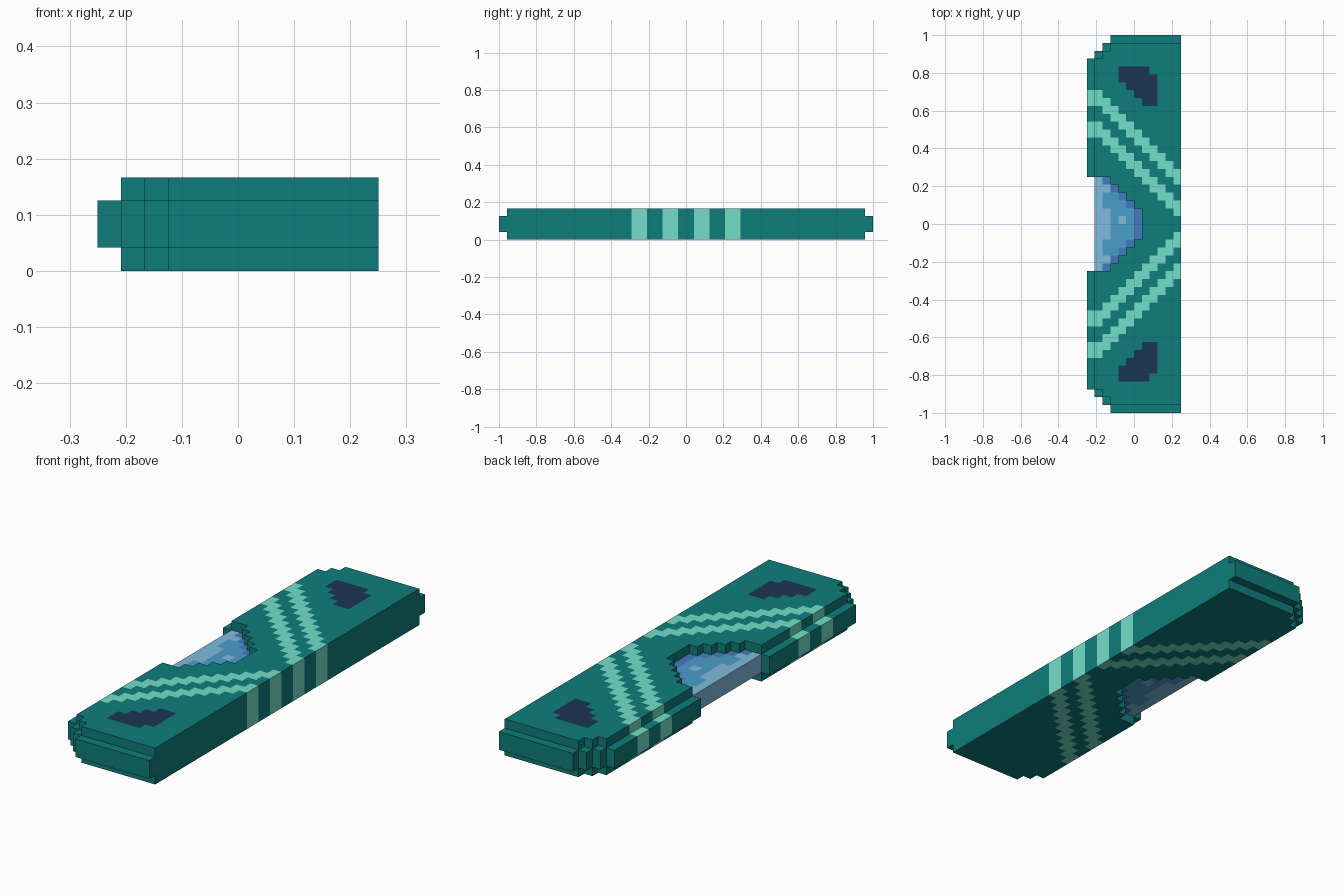
import bpy, bmesh
from mathutils import Vector

if "Cube" in bpy.data.objects:
    bpy.data.objects.remove(bpy.data.objects["Cube"])

U = 1 / 24                      # size of one block
NX, NY, NZ = 12, 48, 4


def material(name, hexcode):
    lin = []
    for k in (0, 2, 4):
        c = int(hexcode[k:k + 2], 16) / 255
        lin.append(c / 12.92 if c < 0.04045 else ((c + 0.055) / 1.055) ** 2.4)
    m = bpy.data.materials.new(name)
    m.diffuse_color = (*lin, 1)
    m.use_nodes = True
    m.node_tree.nodes["Principled BSDF"].inputs["Base Color"].default_value = m.diffuse_color
    return m


MATS = [material("teal", "0e7e7b"), material("mint", "74decb"),
        material("navy", "1b3655"), material("deep_blue", "427abf"),
        material("mid_blue", "4a9dca"), material("pale_blue", "80bcde")]
TEAL, MINT, NAVY, DEEP, MID, PALE = range(6)

NOTCH = [6, 6, 6, 5, 4, 3, 2, 0, 0, 0, 0, 0]        # half width per column
# navy patch: row distance from the middle -> column range
PATCH = {19: (4, 8), 18: (4, 9), 17: (5, 9), 16: (6, 9), 15: (7, 9)}


def half(j):
    return j - 24 if j >= 24 else 23 - j


# Body cells: stepped left corners, outer layers set in on the left and ends
def in_body(i, j, k):
    end = 23 - half(j)
    if k in (1, 2):
        start = max(0, 3 - end)
    else:
        start = max(1, 4 - end) if end else NX
    return i >= start and half(j) >= NOTCH[i]


# Gem cells: fill the notch, two layers thick
def in_gem(i, j, k):
    return 1 <= i <= 6 and k in (1, 2) and half(j) < NOTCH[i]


def body_colour(i, j, k, d):
    h = half(j)
    low = 15 - max(0, i - 1)
    if h in (low, low + 1, low - 4, low - 3):
        return MINT
    if d.z > 0 and k == 3 and h in PATCH and PATCH[h][0] <= i < PATCH[h][1]:
        return NAVY
    return TEAL


def gem_colour(i, j, k, d):
    h = half(j)
    if i == 6 or (i > 1 and h == NOTCH[i] - 1):
        return DEEP
    if i == 1 or (i == 2 and h in (0, 1, 4)) or (i, j) == (4, 24):
        return PALE
    return MID


cells = [(i, j, k) for i in range(NX) for j in range(NY) for k in range(NZ)]
BODY = {c for c in cells if in_body(*c)}
GEM = {c for c in cells if in_gem(*c)}
DIRS = [Vector(v) for v in ((1, 0, 0), (-1, 0, 0), (0, 1, 0),
                            (0, -1, 0), (0, 0, 1), (0, 0, -1))]


# Make only the visible block faces, then merge flat areas of one colour
def block_part(name, filled, colour):
    bm = bmesh.new()
    for c in filled:
        for d in DIRS:
            n = tuple(int(a + b) for a, b in zip(c, d))
            if n in BODY or n in GEM:
                continue
            a = Vector((d.y, d.z, d.x)) * 0.5
            b = d.cross(a)
            mid = Vector(c) + Vector((0.5, 0.5, 0.5)) + d * 0.5
            vs = [bm.verts.new((mid + s * a + t * b - Vector((6, 24, 0))) * U)
                  for s, t in ((-1, -1), (1, -1), (1, 1), (-1, 1))]
            bm.faces.new(vs).material_index = colour(*c, d)
    bmesh.ops.remove_doubles(bm, verts=bm.verts, dist=1e-4)
    bmesh.ops.dissolve_limit(bm, angle_limit=0.01, verts=bm.verts,
                             edges=bm.edges, delimit={'MATERIAL'})
    me = bpy.data.meshes.new(name)
    for m in MATS:
        me.materials.append(m)
    bm.to_mesh(me)
    bm.free()
    bpy.context.collection.objects.link(bpy.data.objects.new(name, me))


block_part("striped_body", BODY, body_colour)
block_part("inset_gem", GEM, gem_colour)
